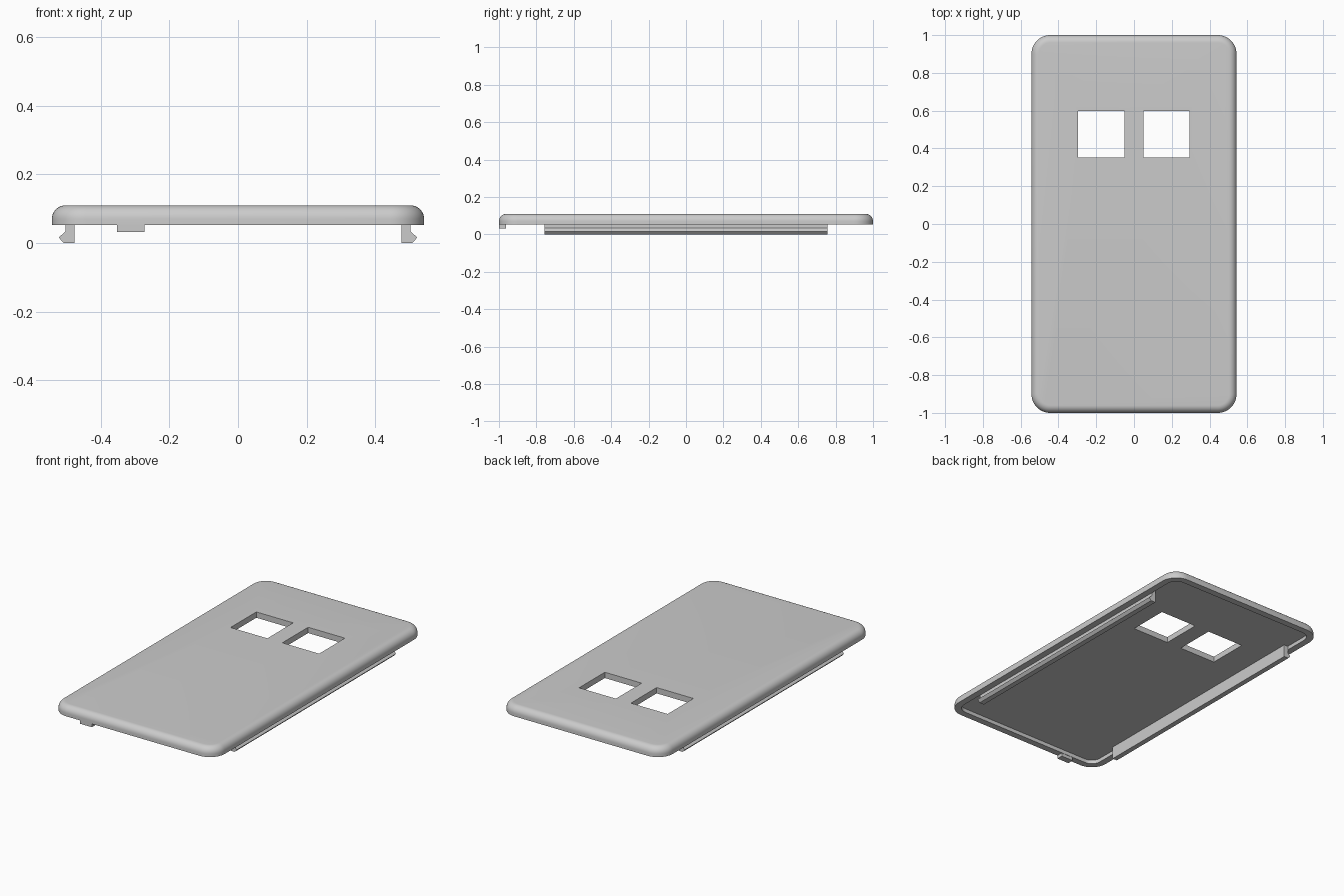
import bpy, bmesh, math

if "Cube" in bpy.data.objects:
    bpy.data.objects.remove(bpy.data.objects["Cube"], do_unlink=True)

HALF_X, HALF_Y = 0.543, 1.0
BASE, TOP, CEILING = 0.052, 0.11, 0.075
CORNER, EDGE, WALL = 0.1, 0.04, 0.04

grey = bpy.data.materials.new("light_grey_plastic")
grey.use_nodes = True
colour = (0.6, 0.6, 0.6, 1)
grey.diffuse_color = colour
grey.node_tree.nodes["Principled BSDF"].inputs["Base Color"].default_value = colour


def finish(name, bm):
    bmesh.ops.recalc_face_normals(bm, faces=bm.faces[:])
    mesh = bpy.data.meshes.new(name)
    bm.to_mesh(mesh)
    bm.free()
    mesh.materials.append(grey)
    obj = bpy.data.objects.new(name, mesh)
    bpy.context.collection.objects.link(obj)
    return obj


def box(name, x0, x1, y0, y1, z0, z1):
    bm = bmesh.new()
    bmesh.ops.create_cube(bm, size=1)
    bmesh.ops.scale(bm, vec=(x1 - x0, y1 - y0, z1 - z0), verts=bm.verts)
    bmesh.ops.translate(bm, vec=((x0 + x1) / 2, (y0 + y1) / 2, (z0 + z1) / 2), verts=bm.verts)
    return finish(name, bm)


def outline(bm, inset, z, steps=12):
    """Ring of vertices around a rounded rectangle."""
    radius = CORNER - inset
    ring = []
    for q, (sx, sy) in enumerate([(1, 1), (-1, 1), (-1, -1), (1, -1)]):
        for i in range(steps + 1):
            a = math.pi / 2 * (q + i / steps)
            ring.append(bm.verts.new((sx * (HALF_X - CORNER) + radius * math.cos(a),
                                      sy * (HALF_Y - CORNER) + radius * math.sin(a), z)))
    return ring


# Hollow cover plate: ceiling, rim, outer wall, rounded top edge
bm = bmesh.new()
profile = [(WALL, CEILING), (WALL, BASE), (0, BASE)]
for i in range(9):
    a = math.pi / 2 * i / 8
    profile.append((EDGE * (1 - math.cos(a)), TOP - EDGE + EDGE * math.sin(a)))
rings = [outline(bm, inset, z) for inset, z in profile]
for low, high in zip(rings, rings[1:]):
    for i in range(len(low)):
        j = (i + 1) % len(low)
        bm.faces.new((low[i], low[j], high[j], high[i]))
bm.faces.new(rings[0])
bm.faces.new(rings[-1])
cover = finish("cover_plate", bm)

# Two square windows cut through the plate
for x0, x1 in [(-0.296, -0.051), (0.049, 0.294)]:
    cutter = box("window_cutter", x0, x1, 0.352, 0.597, 0, 0.2)
    cutter.hide_render = True
    mod = cover.modifiers.new("window", 'BOOLEAN')
    mod.operation = 'DIFFERENCE'
    mod.solver = 'EXACT'
    mod.object = cutter
    bpy.context.view_layer.objects.active = cover
    bpy.ops.object.modifier_apply(modifier=mod.name)
    bpy.data.objects.remove(cutter, do_unlink=True)

bpy.ops.object.select_all(action='DESELECT')
cover.select_set(True)
bpy.context.view_layer.objects.active = cover
bpy.ops.object.shade_smooth_by_angle(angle=math.radians(30))

# Long snap clips with outward hooks
hook = [(0.477, CEILING), (0.477, 0), (0.508, 0), (0.523, 0.016),
        (0.503, 0.034), (0.503, CEILING)]
for side, name in [(1, "left_snap_clip"), (-1, "right_snap_clip")]:
    bm = bmesh.new()
    face = bm.faces.new([bm.verts.new((side * x, -0.757, z)) for x, z in hook])
    grown = bmesh.ops.extrude_face_region(bm, geom=[face])["geom"]
    bmesh.ops.translate(bm, vec=(0, 1.514, 0),
                        verts=[v for v in grown if isinstance(v, bmesh.types.BMVert)])
    finish(name, bm)

# Small locating tab under the front rim
box("front_tab", -0.353, -0.273, -HALF_Y, -0.962, 0.032, BASE)
